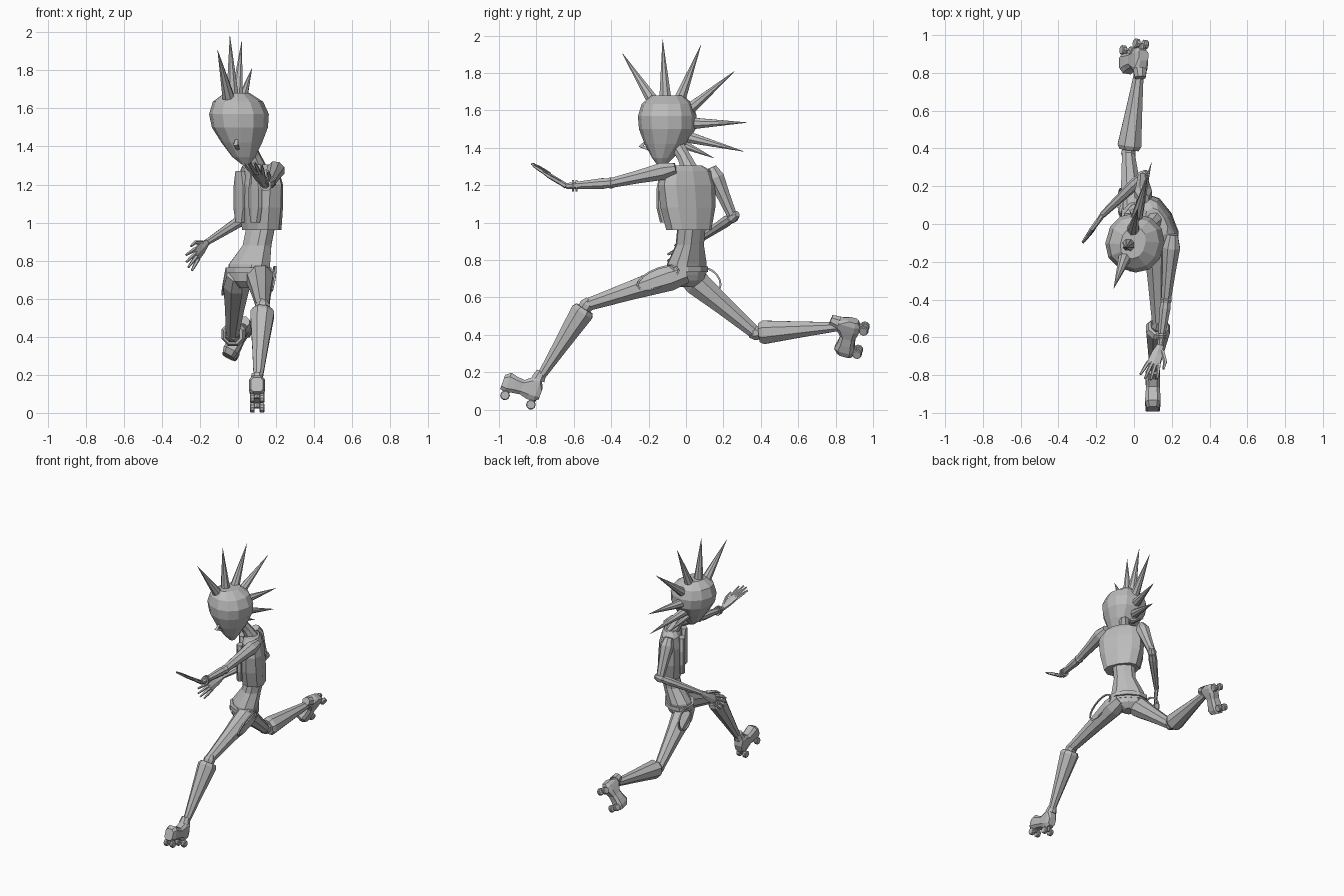
import bpy, bmesh, math
from mathutils import Vector as V

if "Cube" in bpy.data.objects:
    bpy.data.objects.remove(bpy.data.objects["Cube"], do_unlink=True)

grey = bpy.data.materials.new("plain grey")
grey.use_nodes = True
grey.diffuse_color = (0.5, 0.5, 0.5, 1)
grey.node_tree.nodes["Principled BSDF"].inputs["Base Color"].default_value = (0.5, 0.5, 0.5, 1)


def loft(name, rings, closed=False):
    """Skin a list of equal-length point rings."""
    bm = bmesh.new()
    rows = [[bm.verts.new(p) for p in ring] for ring in rings]
    n = len(rows[0])
    pairs = list(zip(rows, rows[1:])) + ([(rows[-1], rows[0])] if closed else [])
    for a, b in pairs:
        for i in range(n):
            bm.faces.new((a[i], a[(i + 1) % n], b[(i + 1) % n], b[i]))
    if not closed:
        bm.faces.new(rows[0][::-1])
        bm.faces.new(rows[-1])
    bmesh.ops.recalc_face_normals(bm, faces=bm.faces)
    mesh = bpy.data.meshes.new(name)
    bm.to_mesh(mesh)
    bm.free()
    mesh.materials.append(grey)
    obj = bpy.data.objects.new(name, mesh)
    bpy.context.collection.objects.link(obj)
    return obj


def oval(c, a, b, ra, rb, n, power=1.0):
    """Points round an oval; power under 1 makes it boxier."""
    pts = []
    for i in range(n):
        t = 2 * math.pi * (i + 0.5) / n
        s, k = math.sin(t), math.cos(t)
        pts.append(V(c) + a * ra * math.copysign(abs(k) ** power, k)
                   + b * rb * math.copysign(abs(s) ** power, s))
    return pts


def tube(name, pts, radii, n=8, closed=False):
    """Faceted limb through points with a radius at each."""
    pts = [V(p) for p in pts]
    rings = []
    for i, p in enumerate(pts):
        if closed:
            d = pts[(i + 1) % len(pts)] - pts[i - 1]
        else:
            d = pts[min(i + 1, len(pts) - 1)] - pts[max(i - 1, 0)]
        d.normalize()
        ref = V((1, 0, 0)) if abs(d.x) < 0.8 else V((0, 0, 1))
        a = (ref - d * ref.dot(d)).normalized()
        rings.append(oval(p, a, d.cross(a), radii[i], radii[i], n))
    return loft(name, rings, closed)


def along(a, b, *ts):
    return [V(a).lerp(V(b), t) for t in ts]


def stack(name, rings, wide, n=10, power=0.8):
    """Body part from level rings: centre, half width, half depth."""
    w = V(wide).normalized()
    d = V((0, 0, 1)).cross(w)
    return loft(name, [oval(c, w, d, rw, rd, n, power) for c, rw, rd in rings], False)


# Torso, turned so the left shoulder leads
turn = V((0.5, -0.87, 0))
stack("vest", [((.125, .015, .96), .125, .085), ((.12, .01, 1.08), .155, .09),
               ((.12, .005, 1.2), .165, .085), ((.12, .005, 1.275), .145, .065),
               ((.12, .01, 1.305), .08, .045)], turn)
stack("waist", [((.055, 0, .72), .125, .085), ((.06, .005, .78), .12, .085),
                ((.1, .02, .88), .08, .065), ((.12, .03, .98), .08, .065)], (.75, -.66, 0))
stack("pelvis", [((.05, 0, .655), .03, .045), ((.05, 0, .69), .1, .08),
                 ((.055, 0, .75), .128, .09)], (.75, -.66, 0))
chest = V((-.87, -.5, 0))
for side, label in ((-1, "right"), (1, "left")):
    mid = V((.125, .005, 0)) + turn * side * .08 + chest * .085
    loft(label + "_lapel", [oval(mid + V((0, 0, z)), turn, chest, w, .022, 6)
                            for z, w in ((1.0, .035), (1.08, .06), (1.18, .06), (1.27, .035))])
tube("neck", [(.115, .03, 1.26), (.08, -.01, 1.35), (.03, -.07, 1.45)], [.05, .038, .04])

# Head, with a narrow chin, nose and brow-level skull
face = V((-.28, -.96, 0))
stack("head", [((.04, -.13, 1.305), .02, .02), ((.03, -.125, 1.345), .06, .055),
               ((.02, -.11, 1.42), .105, .11), ((.01, -.1, 1.5), .145, .15),
               ((.005, -.1, 1.57), .155, .155), ((0, -.1, 1.635), .13, .135),
               ((-.005, -.1, 1.68), .065, .085)], (.96, -.28, 0), 12, 0.9)
tube("nose", [(-.005, -.2, 1.45), (-.012, -.24, 1.408), (0, -.19, 1.39)], [.006, .018, .012], 4)

# Mohawk of seven spikes: base y and z, tip y and z, thickness
spikes = [(-.17, 1.64, -.34, 1.905, .036), (-.11, 1.65, -.125, 1.98, .036),
          (-.04, 1.64, .08, 1.95, .036), (0, 1.59, .26, 1.81, .036),
          (.01, 1.53, .325, 1.535, .036), (0, 1.46, .31, 1.38, .034),
          (-.02, 1.42, .15, 1.345, .026)]
for i, (y, z, ty, tz, r) in enumerate(spikes):
    base, tip = V((-.025 + .3 * (y + .1), y, z)), V((-.035 + .3 * (ty + .1), ty, tz))
    tube("hair_spike_%d" % (i + 1), [base, tip], [r, .001], 8)


def hand(name, wrist, tip, across):
    """Flat palm with four fingers and a thumb."""
    w, f = V(wrist), V(tip) - V(wrist)
    s = V(across).normalized()
    up = f.cross(s).normalized()
    loft(name + "_palm", [oval(w + f * t, s, up, rs, ru, 6)
                          for t, rs, ru in ((0, .018, .015), (.25, .034, .013), (.55, .04, .01))])
    for i in range(4):
        k = (i - 1.5) / 1.5
        a = w + f * .5 + s * k * .028
        b = w + f * (1 - .12 * abs(k)) + s * k * .046
        tube("%s_finger_%d" % (name, i + 1), [a, a.lerp(b, .5), b], [.011, .01, .006], 5)
    tube(name + "_thumb", [w + f * .15 + s * .02, w + f * .4 + s * .055, w + f * .6 + s * .06],
         [.013, .011, .006], 5)


# Arms: left reaches forward, right is bent behind
arms = {"left": ((.2, -.1, 1.28), (.17, -.4, 1.212), (.14, -.64, 1.195)),
        "right": ((.05, .15, 1.26), (.045, .25, 1.03), (-.165, .05, .895))}
for side, (sh, el, wr) in arms.items():
    tube(side + "_upper_arm", along(sh, el, -.15, .08, .5, 1), [.03, .05, .038, .028])
    tube(side + "_elbow", along(el, wr, -.12, 0, .12), [.018, .033, .024])
    tube(side + "_forearm", along(el, wr, 0, .2, .95, 1), [.026, .031, .018, .018])
hand("left_hand", (.14, -.64, 1.195), (.07, -.83, 1.32), (1, -.25, 0))
hand("right_hand", (-.165, .05, .895), (-.27, -.1, .775), (-.3, -.3, .8))
for y in (-.585, -.605):
    loft("wrist_bangle", [oval((.145, y + d, 1.197), V((1, 0, 0)), V((0, 0, 1)), .03, .034, 8)
                          for d in (-.005, .005)])


# Legs with narrow knees and flared boot covers
legs = {"left": ((.115, -.04, .72), (.13, -.53, .56), (.105, -.78, .17)),
        "right": ((-.005, .02, .71), (-.03, .37, .41), (.03, .83, .445))}
for side, (hip, knee, ankle) in legs.items():
    tube(side + "_thigh", along(hip, knee, -.08, .1, .5, 1), [.06, .075, .055, .036])
    tube(side + "_knee", along(knee, ankle, -.07, 0, .1), [.025, .042, .035])
    tube(side + "_shin", along(knee, ankle, .05, .1, .55, 1), [.055, .068, .045, .024])


def skate(name, mid, toe, up):
    """Boot on a plate with four wheels; mid lies between the axles."""
    m, f = V(mid), V(toe).normalized()
    u = (V(up) - f * V(up).dot(f)).normalized()
    s = f.cross(u)
    prof = [(-.105, .03, .04, .1), (-.08, .04, .018, .165), (-.045, .04, .018, .155),
            (0, .038, .03, .115), (.04, .042, .024, .118), (.08, .043, .012, .128),
            (.108, .034, .022, .105)]
    loft(name + "_boot", [oval(m + f * x + u * (lo + hi) / 2, s, u, w, (hi - lo) / 2, 8, .6)
                          for x, w, lo, hi in prof])
    tube(name + "_ankle_cuff", [m - f * .065 + u * .14, m - f * .07 + u * .185], [.04, .03])
    for x in (-.075, .072):
        c = m + f * x
        tube(name + "_axle_mount", [c + u * .04, c], [.02, .014], 6)
        for k in (-1, 1):
            loft(name + "_wheel", [oval(c + s * k * w, f, u, r, r, 10)
                                   for w, r in ((.012, .022), (.017, .026), (.033, .026), (.038, .022))])


skate("left_skate", (.1, -.9, .052), (0, -.94, .34), (0, .34, .94))
skate("right_skate", (0, .935, .37), (-.08, -.04, -.14), (0, -.96, .28))

# Belt and hanging straps
w, d = V((.75, -.66, 0)), V((.66, .75, 0))
loft("belt", [oval((.055, 0, z), w, d, .14, .105, 10) for z in (.735, .765)])
for name, c, ry, rz, tilt in (("left_strap", (.185, -.15, .705), .11, .05, .35),
                              ("right_strap", (-.07, .115, .69), .07, .065, -.3)):
    ring = [V(c) + V((.012 * math.sin(t), ry * math.cos(t), rz * math.sin(t) + tilt * ry * math.cos(t)))
            for t in (i * math.pi / 8 for i in range(16))]
    tube(name, ring, [.007] * 16, 4, True)
